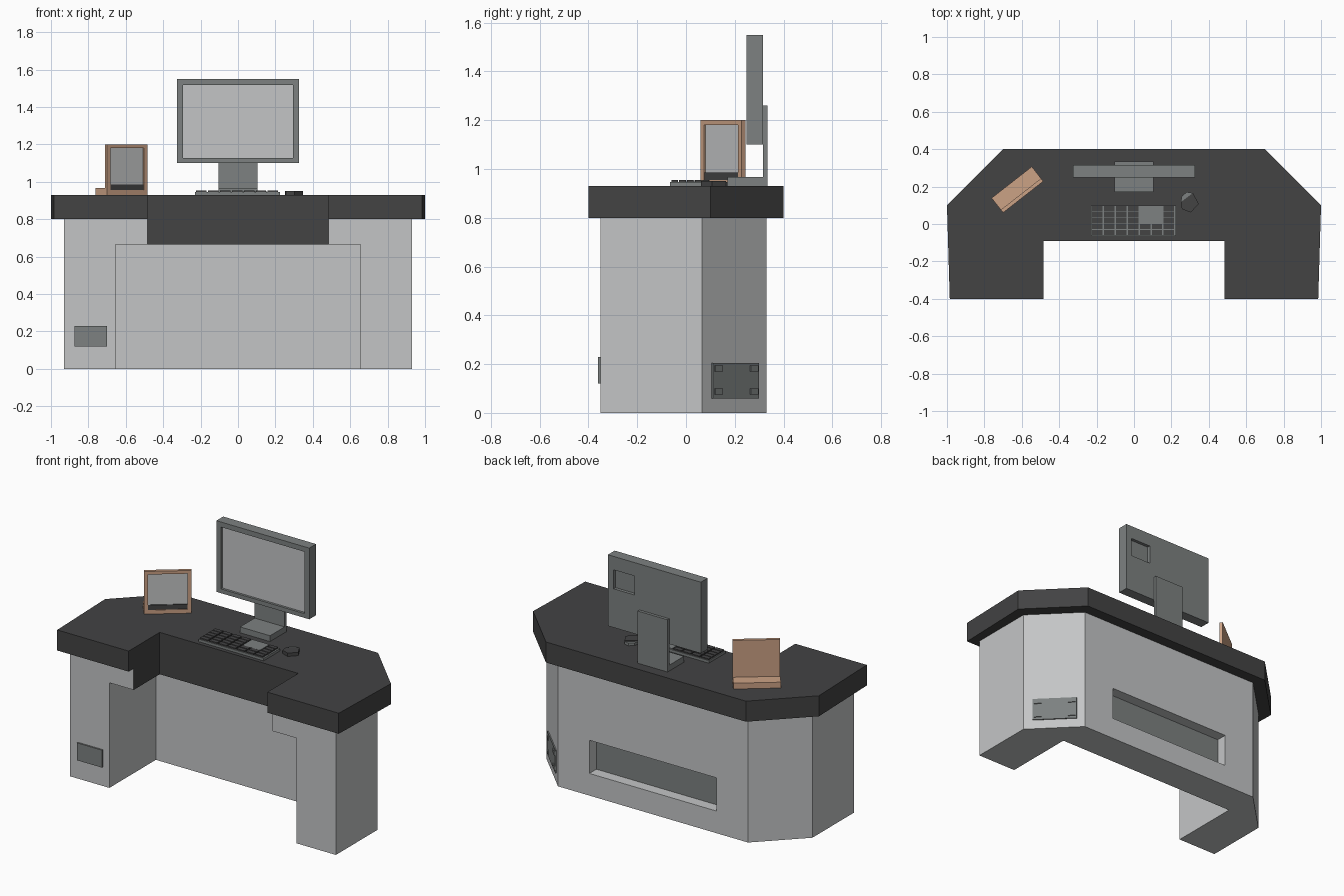
import bpy, bmesh, math

if "Cube" in bpy.data.objects:
    bpy.data.objects.remove(bpy.data.objects["Cube"])


def material(name, rgb):
    m = bpy.data.materials.new(name)
    m.diffuse_color = (*rgb, 1)
    m.use_nodes = True
    m.node_tree.nodes["Principled BSDF"].inputs["Base Color"].default_value = m.diffuse_color
    return m


LIGHT = material("light_grey", (0.55, 0.56, 0.565))
DARK = material("charcoal", (0.056, 0.056, 0.057))
GREY = material("mid_grey", (0.205, 0.22, 0.218))
TAN = material("tan", (0.60, 0.36, 0.235))


def finish(name, bm, mats, loc=(0, 0, 0), turn=0):
    bmesh.ops.recalc_face_normals(bm, faces=bm.faces)
    me = bpy.data.meshes.new(name)
    bm.to_mesh(me)
    bm.free()
    for m in mats:
        me.materials.append(m)
    ob = bpy.data.objects.new(name, me)
    ob.location = loc
    ob.rotation_euler.z = turn
    bpy.context.collection.objects.link(ob)
    return ob


def prism(name, pts, z0, z1, mats, **kw):
    bm = bmesh.new()
    f = bm.faces.new([bm.verts.new((x, y, z0)) for x, y in pts])
    ext = bmesh.ops.extrude_face_region(bm, geom=[f])
    top = [v for v in ext["geom"] if isinstance(v, bmesh.types.BMVert)]
    bmesh.ops.translate(bm, verts=top, vec=(0, 0, z1 - z0))
    return finish(name, bm, mats, **kw)


def boxes(name, spans, mats, **kw):
    """One object of boxes, each given as x0, x1, y0, y1, z0, z1."""
    bm = bmesh.new()
    for x0, x1, y0, y1, z0, z1 in spans:
        for v in bmesh.ops.create_cube(bm, size=1)["verts"]:
            v.co = (x0 if v.co.x < 0 else x1, y0 if v.co.y < 0 else y1,
                    z0 if v.co.z < 0 else z1)
    return finish(name, bm, mats, **kw)


def cut(ob, *span):
    """Subtract a box (in the object's local space) and bake the result."""
    cutter = boxes("cutter", [span], [], loc=ob.location, turn=ob.rotation_euler.z)
    cutter.hide_render = True
    mod = ob.modifiers.new("cut", 'BOOLEAN')
    mod.operation, mod.solver, mod.object = 'DIFFERENCE', 'EXACT', cutter
    bpy.context.view_layer.update()
    deps = bpy.context.evaluated_depsgraph_get()
    me = bpy.data.meshes.new_from_object(ob.evaluated_get(deps))
    ob.modifiers.clear()
    ob.data = me
    bpy.data.objects.remove(cutter)


def paint(ob, index, rule):
    for p in ob.data.polygons:
        if rule(p.center, p.normal):
            p.material_index = index


def mirrored(half):
    return half + [(-x, y) for x, y in reversed(half)]


# Desk body: chamfered block with knee space, front notch and rear recess
body = prism("desk_body", mirrored([(0.93, -0.35), (0.93, 0.065), (0.665, 0.33)]),
             0, 0.80, [LIGHT, DARK, GREY])
cut(body, -0.655, 0.655, -0.6, 0.115, -0.1, 0.665)
cut(body, -0.485, 0.485, -0.6, -0.09, 0.5, 0.9)
cut(body, -0.445, 0.445, 0.26, 0.5, 0.14, 0.35)
paint(body, 1, lambda c, n: abs(c.x) < 0.49 and c.y < -0.085 and 0.67 < c.z < 0.79
      and abs(n.z) < 0.5 and c.y > -0.34)
paint(body, 2, lambda c, n: abs(c.y - 0.26) < 0.002 and n.y > 0.9)

# Desk top
prism("desk_top", mirrored([(0.485, -0.09), (0.485, -0.40), (0.985, -0.40),
                            (1.0, 0.10), (0.70, 0.40)]), 0.80, 0.93, [DARK])

# Plate on the front leg, and vent plate with four clips on the chamfer
boxes("front_plate", [(-0.875, -0.70, -0.36, -0.345, 0.12, 0.23)], [GREY])
vent = dict(loc=(0.795, 0.20, 0), turn=math.radians(135))
boxes("side_vent", [(-0.134, 0.134, -0.007, 0.005, 0.06, 0.205)], [GREY], **vent)
boxes("vent_clips", [(s * 0.103 - 0.023, s * 0.103 + 0.023, -0.013, -0.005, z, z + 0.024)
                     for s in (-1, 1) for z in (0.076, 0.17)], [GREY], **vent)

# Monitor with recessed screen and rear pocket
monitor = boxes("monitor", [(-0.325, 0.325, 0.248, 0.316, 1.10, 1.55)], [GREY, LIGHT])
cut(monitor, -0.293, 0.293, 0.2, 0.263, 1.127, 1.518)
cut(monitor, 0.14, 0.285, 0.296, 0.4, 1.345, 1.465)
paint(monitor, 1, lambda c, n: n.y < -0.9 and abs(c.y - 0.263) < 0.002)
boxes("monitor_stand", [(-0.105, 0.105, 0.316, 0.334, 0.93, 1.26),
                        (-0.105, 0.105, 0.17, 0.316, 0.93, 0.967)], [GREY])

# Keyboard: base, dark keys on the left and lower right, blank pad between
boxes("keyboard_base", [(-0.23, 0.225, -0.065, 0.10, 0.93, 0.946)], [GREY])
keys = []
for row in range(5):
    y = -0.06 + row * 0.032
    for col in range(7):
        x = -0.225 + col * 0.064
        if col in (4, 5) and row > 1:
            continue
        keys.append((x, x + 0.056, y, y + 0.027, 0.94, 0.954))
boxes("keyboard_keys", keys, [DARK])
boxes("keyboard_pad", [(0.03, 0.152, 0.003, 0.098, 0.94, 0.952)], [GREY])

# Mouse
prism("mouse_body", [(0.25, 0.117), (0.315, 0.165), (0.347, 0.107), (0.303, 0.062),
                     (0.256, 0.08)], 0.93, 0.951, [DARK])
prism("mouse_buttons", [(0.25, 0.117), (0.315, 0.165), (0.283, 0.171), (0.256, 0.15)],
      0.93, 0.947, [GREY])

# Angled picture frame: upright panel, sunken picture, rear foot
spot = dict(loc=(-0.70, 0.06, 0), turn=math.radians(38))
frame = boxes("picture_frame", [(0, 0.273, 0, 0.02, 0.93, 1.20)], [TAN, LIGHT], **spot)
cut(frame, 0.022, 0.25, -0.1, 0.008, 0.955, 1.18)
paint(frame, 1, lambda c, n: n.y < -0.9 and abs(c.y - 0.008) < 0.002)
boxes("picture_strip", [(0.022, 0.25, 0.003, 0.01, 0.955, 0.985)], [DARK], **spot)
boxes("frame_foot", [(0, 0.273, 0.02, 0.10, 0.93, 0.967)], [TAN], **spot)
